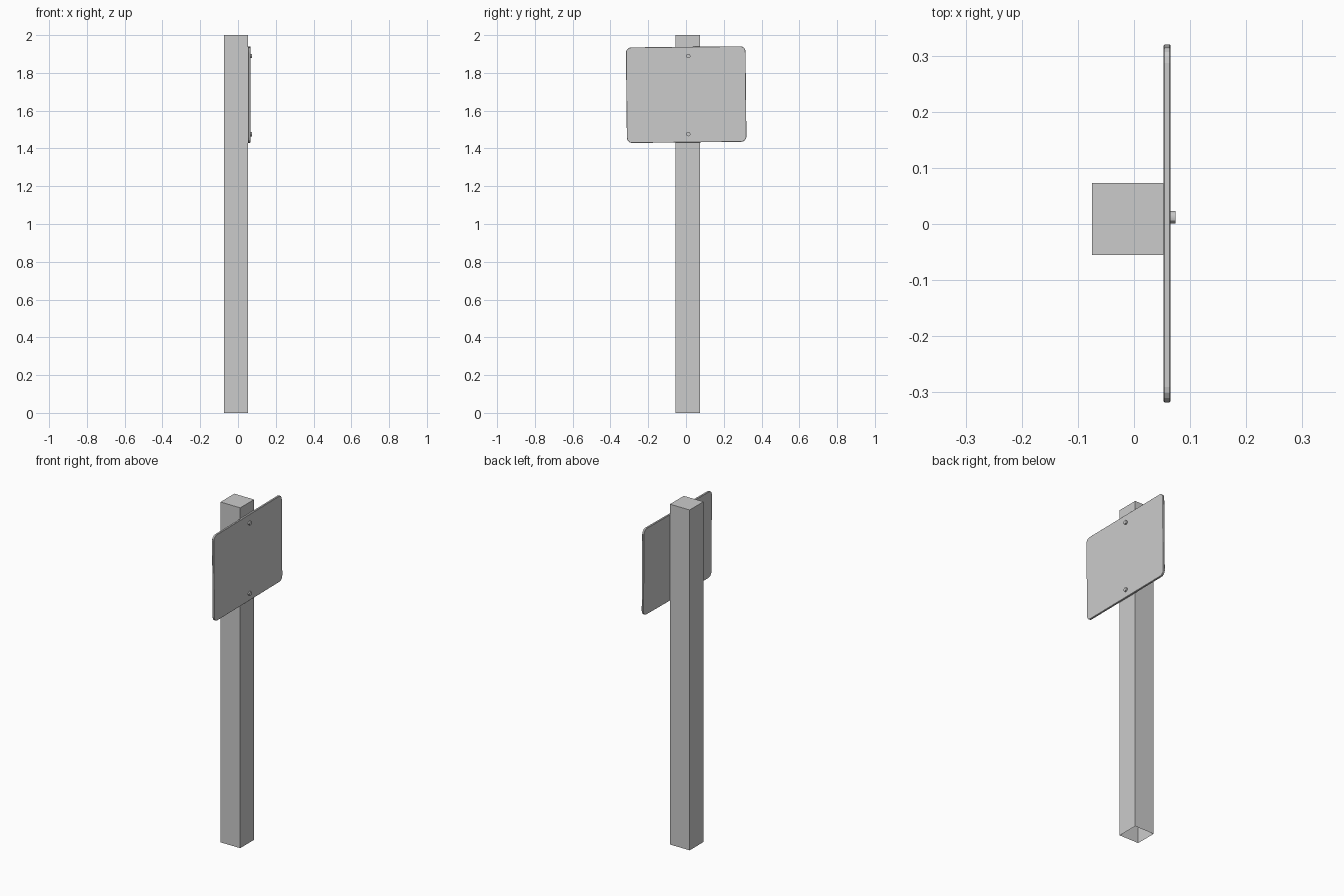
import bpy, bmesh, math
from mathutils import Matrix

if "Cube" in bpy.data.objects:
    bpy.data.objects.remove(bpy.data.objects["Cube"])


def make_object(name, bm):
    mesh = bpy.data.meshes.new(name)
    bmesh.ops.recalc_face_normals(bm, faces=bm.faces)
    bm.to_mesh(mesh)
    bm.free()
    obj = bpy.data.objects.new(name, mesh)
    bpy.context.collection.objects.link(obj)
    return obj


# Square post, closed on top and open at the bottom
bm = bmesh.new()
bmesh.ops.create_cube(bm, size=1, matrix=Matrix.Translation((-0.011, 0.009, 1.0)) @ Matrix.Diagonal((0.128, 0.128, 2.0, 1)))
bottom = min(bm.faces, key=lambda f: f.calc_center_median().z)
bmesh.ops.delete(bm, geom=[bottom], context='FACES_ONLY')
make_object("post", bm)

# Rounded sign panel, hung very slightly crooked
W, H, R, T, STEPS = 0.633, 0.506, 0.028, 0.012, 4
bm = bmesh.new()
outline = []
for i, (sy, sz) in enumerate([(1, 1), (-1, 1), (-1, -1), (1, -1)]):
    for k in range(STEPS + 1):
        a = math.radians(90 * (i + k / STEPS))
        outline.append(bm.verts.new((0, sy * (W / 2 - R) + R * math.cos(a), sz * (H / 2 - R) + R * math.sin(a))))
face = bm.faces.new(outline)
extruded = bmesh.ops.extrude_face_region(bm, geom=[face], use_keep_orig=True)
bmesh.ops.translate(bm, vec=(T, 0, 0), verts=[v for v in extruded["geom"] if isinstance(v, bmesh.types.BMVert)])
panel = make_object("sign_panel", bm)
panel.location = (0.053, 0.001, 1.685)
panel.rotation_euler.x = math.radians(0.6)
bevel = panel.modifiers.new("edge", 'BEVEL')
bevel.width = 0.0015
bevel.segments = 1
bevel.limit_method = 'ANGLE'
bevel.angle_limit = math.radians(50)

# Two bolts through the panel, each with a wider plate behind
for label, z in (("upper", 1.889), ("lower", 1.476)):
    bm = bmesh.new()
    for radius, x0, x1 in ((0.0115, 0.053, 0.074), (0.0135, 0.051, 0.054)):
        place = Matrix.Translation(((x0 + x1) / 2, 0.012, z)) @ Matrix.Rotation(math.pi / 2, 4, 'Y')
        bmesh.ops.create_cone(bm, cap_ends=True, segments=12, radius1=radius, radius2=radius, depth=x1 - x0, matrix=place)
    bolt = make_object(label + "_bolt", bm)
    bpy.context.view_layer.objects.active = bolt
    bolt.select_set(True)
    bpy.ops.object.shade_smooth_by_angle()
    bolt.select_set(False)
